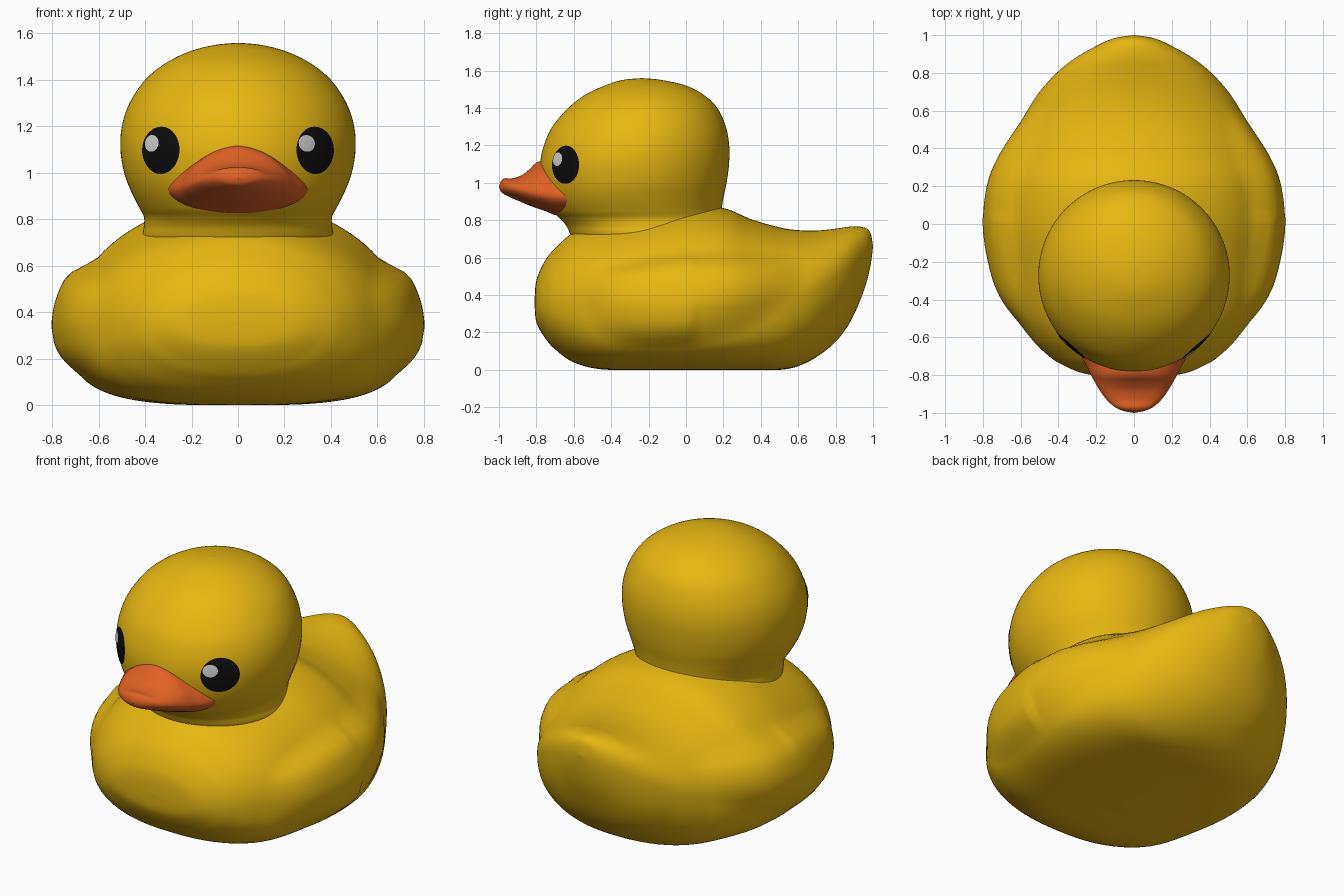
import bpy, bmesh, math
from mathutils import Vector
from mathutils.bvhtree import BVHTree

if "Cube" in bpy.data.objects:
    bpy.data.objects.remove(bpy.data.objects["Cube"])


def material(name, rgb):
    m = bpy.data.materials.new(name)
    m.diffuse_color = (*rgb, 1)
    m.use_nodes = True
    m.node_tree.nodes["Principled BSDF"].inputs["Base Color"].default_value = m.diffuse_color
    return m


YELLOW = material("duck_yellow", (0.80, 0.47, 0.006))
ORANGE = material("beak_orange", (0.75, 0.12, 0.018))
BLACK = material("eye_black", (0.004, 0.004, 0.004))
WHITE = material("eye_shine", (0.65, 0.65, 0.65))


def finish(name, bm, mat):
    bmesh.ops.remove_doubles(bm, verts=bm.verts, dist=1e-5)
    bmesh.ops.recalc_face_normals(bm, faces=bm.faces)
    for f in bm.faces:
        f.smooth = True
    me = bpy.data.meshes.new(name)
    bm.to_mesh(me)
    me.materials.append(mat)
    ob = bpy.data.objects.new(name, me)
    bpy.context.collection.objects.link(ob)
    return ob


def smooth_stations(st, sub):
    """Catmull-Rom interpolation of the station table."""
    out = []
    for i in range(len(st) - 1):
        p = [st[max(0, min(len(st) - 1, i + k))] for k in (-1, 0, 1, 2)]
        for s in range(sub):
            u = s / sub
            out.append([0.5 * (2 * b + (c - a) * u + (2 * a - 5 * b + 4 * c - d) * u * u
                               + (3 * b - a - 3 * c + d) * u ** 3) for a, b, c, d in zip(*p)])
    return out + [list(st[-1])]


def spow(v, e):
    return math.copysign(abs(v) ** e, v)


def loft(st, axis, n_hi, n_lo, segs=96, sub=7):
    """Superellipse sections; station = (position, low, high, widest level, half width)."""
    bm = bmesh.new()
    rings = []
    for t, lo, hi, mid, hw in smooth_stations(st, sub):
        ring = []
        for k in range(segs):
            a = 2 * math.pi * k / segs
            c, s = math.cos(a), math.sin(a)
            n = n_hi(t) if s >= 0 else n_lo(t)
            x = max(hw, 0) * spow(c, 2 / n)
            v = mid + (hi - mid if s >= 0 else mid - lo) * spow(s, 2 / n)
            ring.append(bm.verts.new((x, t, v) if axis == 'Y' else (x, v, t)))
        rings.append(ring)
    for r, q in zip(rings, rings[1:]):
        for k in range(segs):
            j = (k + 1) % segs
            bm.faces.new((r[k], r[j], q[j], q[k]))
    return bm


# Body with upturned tail
body_stations = [
    (-.81, .36, .36, .36, 0), (-.805, .28, .45, .36, .15), (-.79, .23, .51, .355, .27),
    (-.75, .165, .59, .35, .37), (-.70, .11, .65, .345, .45), (-.60, .04, .735, .34, .55),
    (-.45, .003, .79, .33, .645), (-.20, 0, .85, .33, .70), (0, 0, .88, .33, .725),
    (.20, 0, .865, .33, .715), (.35, 0, .805, .34, .68), (.50, 0, .762, .36, .62),
    (.60, .02, .747, .39, .565), (.70, .07, .745, .43, .50), (.80, .15, .755, .49, .41),
    (.88, .26, .766, .55, .31), (.95, .42, .762, .61, .185), (.985, .55, .735, .64, .10),
    (1.0, .66, .66, .66, 0)]
bm = loft(body_stations, 'Y', lambda y: 2.0, lambda y: 2.2 + 1.1 * max(0, 1 - (y / .75) ** 2))

# Wings: raised areas on both flanks, rounded in front and pointed behind
for v in bm.verts:
    x, y, z = v.co
    dy = y - .05
    dz = z - (.49 + .1 * dy)
    n = 2.8 if dy < 0 else 1.8
    r = (abs(dy) / .60) ** n + (abs(dz) / (.37 if dz < 0 else .14)) ** n
    if r < 1 and abs(x) > .3:
        v.co.x += math.copysign(.078 * (1 - r * r * (3 - 2 * r)), x)
    v.co.z = max(v.co.z, 0)
finish("body", bm, YELLOW)

# Head and neck, lofted upward
head_stations = [(z, yf, yb, (yf + yb) / 2, hw) for z, yf, yb, hw in [
    (.66, -.21, -.21, 0), (.67, -.58, .17, .37), (.72, -.615, .20, .41), (.77, -.64, .20, .405),
    (.81, -.675, .193, .405), (.85, -.715, .19, .425), (.92, -.755, .20, .46),
    (1.0, -.775, .217, .49), (1.1, -.78, .23, .506), (1.2, -.76, .231, .50),
    (1.3, -.715, .213, .467), (1.4, -.63, .168, .40), (1.47, -.54, .095, .315),
    (1.52, -.435, 0, .215), (1.55, -.34, -.13, .105), (1.56, -.235, -.235, 0)]]
round_section = lambda t: 2.0
bm = loft(head_stations, 'Z', round_section, round_section)
head_tree = BVHTree.FromBMesh(bm)
finish("head", bm, YELLOW)

# Beak
beak_stations = [
    (-1.0, .98, .98, .98, 0), (-.99, .953, 1.008, .98, .055), (-.97, .938, 1.024, .98, .10),
    (-.93, .918, 1.024, .972, .145), (-.88, .897, 1.04, .962, .182), (-.84, .88, 1.07, .953, .205),
    (-.80, .865, 1.108, .945, .228), (-.75, .848, 1.12, .937, .253), (-.70, .828, 1.112, .932, .28),
    (-.64, .82, 1.09, .93, .30), (-.58, .83, 1.06, .93, .30), (-.57, .93, .93, .93, 0)]
bm = loft(beak_stations, 'Y', lambda y: 1.6 + .6 * min(1, max(0, (-y - .75) / .2)),
          lambda y: 1.9, segs=64, sub=5)
finish("beak", bm, ORANGE)


# Eyes: thin oval plates projected from the head's axis onto its surface
def oval_on_head(name, azimuth, z, half_angle, half_height, lift, mat, segs=40, rings=6):
    bm = bmesh.new()
    grid = []
    for i in range(rings + 1):
        row = []
        for k in range(segs):
            t = 2 * math.pi * k / segs
            a = math.radians(azimuth + half_angle * i / rings * math.cos(t))
            d = Vector((math.sin(a), -math.cos(a), 0))
            h = z + half_height * i / rings * math.sin(t)
            hit = head_tree.ray_cast(Vector((0, -.275, h)), d)[0]
            row.append(bm.verts.new(hit + d * lift))
        grid.append(row)
    for r, q in zip(grid, grid[1:]):
        for k in range(segs):
            j = (k + 1) % segs
            bm.faces.new((r[k], r[j], q[j], q[k]))
    ob = finish(name, bm, mat)
    # plates must face outward
    p = ob.data.polygons[0]
    if p.normal.dot(p.center - Vector((0, -.275, z))) < 0:
        ob.data.flip_normals()


for side, sign, shine_azimuth in (("right", 1, 35.7), ("left", -1, -47)):
    oval_on_head(side + "_eye", sign * 42, 1.097, 12.3, .102, .003, BLACK)
    oval_on_head(side + "_eye_shine", shine_azimuth, 1.127, 4.8, .036, .006, WHITE)
